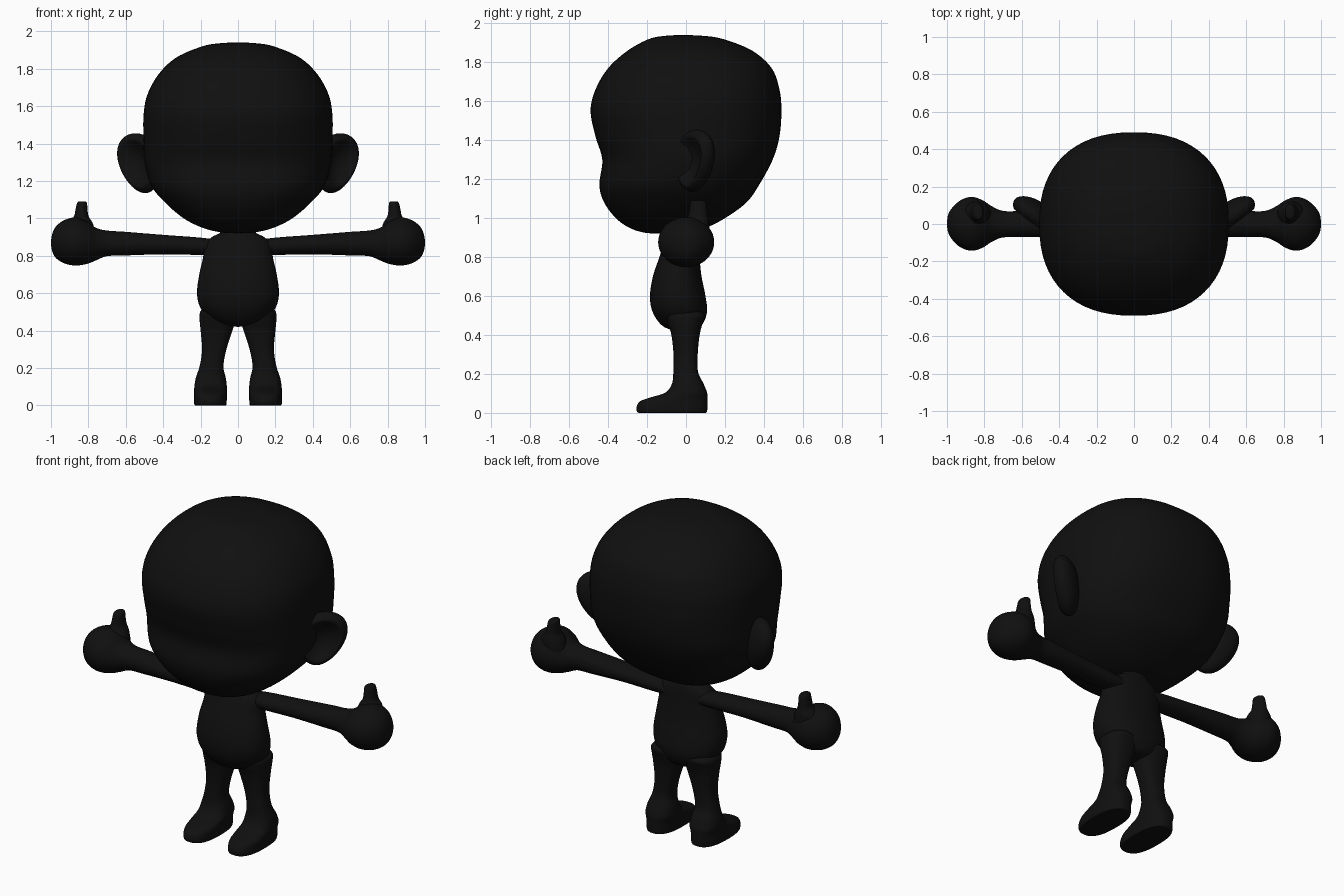
import bpy
import bmesh
import math
from mathutils import Vector

default_cube = bpy.data.objects.get("Cube")
if default_cube:
    bpy.data.objects.remove(default_cube, do_unlink=True)

# The single flat colour
black = bpy.data.materials.new("matte_black")
black.use_nodes = True
colour = (0.005, 0.005, 0.005, 1)
black.diffuse_color = colour
shader = black.node_tree.nodes["Principled BSDF"]
shader.inputs["Base Color"].default_value = colour
shader.inputs["Roughness"].default_value = 0.8


def finish(name, bm):
    """Turn a bmesh into a smooth, coloured object."""
    bmesh.ops.remove_doubles(bm, verts=bm.verts, dist=0.0005)
    bmesh.ops.recalc_face_normals(bm, faces=bm.faces)
    mesh = bpy.data.meshes.new(name)
    bm.to_mesh(mesh)
    bm.free()
    mesh.materials.append(black)
    for polygon in mesh.polygons:
        polygon.use_smooth = True
    obj = bpy.data.objects.new(name, mesh)
    bpy.context.collection.objects.link(obj)
    return obj


def spline(rows, steps=6):
    """Smooth a list of section rows with a Catmull-Rom curve."""
    points = [Vector(row) for row in rows]
    points = [points[0]] + points + [points[-1]]
    result = []
    for before, start, end, after in zip(points, points[1:], points[2:], points[3:]):
        for step in range(steps):
            t = step / steps
            result.append(start + (end - before) * (t / 2)
                          + (before * 2 - start * 5 + end * 4 - after) * (t * t / 2)
                          + (start * 3 - before - end * 3 + after) * (t ** 3 / 2))
    return result + [points[-1]]


def rounded(value, power):
    return math.copysign(abs(value) ** (2 / power), value)


def loft(name, rows, place, power=2.0, sides=40):
    """Skin sections (position, low u, high u, low v, high v)."""
    bm = bmesh.new()
    rings = []
    for pos, u_low, u_high, v_low, v_high in spline(rows):
        ring = []
        for i in range(sides):
            angle = math.tau * i / sides
            u = (u_low + u_high) / 2 + (u_high - u_low) / 2 * rounded(math.cos(angle), power)
            v = (v_low + v_high) / 2 + (v_high - v_low) / 2 * rounded(math.sin(angle), power)
            ring.append(bm.verts.new(place(pos, u, v)))
        rings.append(ring)
    for lower, upper in zip(rings, rings[1:]):
        for i in range(sides):
            j = (i + 1) % sides
            bm.faces.new((lower[i], lower[j], upper[j], upper[i]))
    bm.faces.new(rings[0])
    bm.faces.new(rings[-1])
    return finish(name, bm)


def symmetric(rows):
    """Expand (height, half width, front, back) into full sections."""
    return [(z, -half, half, front, back) for z, half, front, back in rows]


def upright(z, x, y):
    return (x, y, z)


# Large head with a soft brow dip and puffed cheeks
loft("head", symmetric([
    (.92, 0, -.12, -.12), (.925, .09, -.21, 0), (.95, .19, -.29, .1),
    (1, .29, -.36, .2), (1.08, .385, -.42, .31), (1.17, .46, -.445, .375),
    (1.3, .5, -.43, .445), (1.42, .505, -.465, .48), (1.55, .505, -.49, .49),
    (1.66, .485, -.465, .48), (1.77, .425, -.4, .44), (1.86, .33, -.3, .34),
    (1.92, .19, -.19, .19), (1.937, .09, -.1, .08), (1.94, 0, -.02, -.02),
]), upright, power=2.35, sides=64)

# Pear-shaped torso with the neck running up into the head
loft("torso", symmetric([
    (.42, 0, -.02, -.02), (.428, .07, -.08, .05), (.455, .14, -.13, .085),
    (.52, .2, -.172, .108), (.6, .219, -.185, .1), (.7, .207, -.17, .08),
    (.79, .187, -.14, .07), (.86, .178, -.115, .065), (.9, .14, -.09, .06),
    (.93, .09, -.075, .055), (1, .08, -.07, .055),
]), upright, power=2.2)

# Arm and mitten hand, running outwards; u is depth and v is height
arm_rows = [
    (.08, -.06, .05, .81, .88), (.2, -.07, .055, .805, .897),
    (.4, -.07, .06, .808, .912), (.6, -.07, .068, .802, .928),
    (.7, -.072, .07, .798, .935), (.76, -.095, .095, .775, .95),
    (.81, -.127, .127, .756, .985), (.87, -.143, .145, .748, 1.005),
    (.93, -.123, .125, .76, .99), (.975, -.08, .083, .79, .955),
    (.995, -.04, .045, .83, .91), (1, 0, 0, .87, .87),
]
# Upright thumb; u is sideways and v is depth
thumb_rows = [
    (.9, .76, .92, -.02, .12), (.97, .775, .91, -.01, .12),
    (1.01, .798, .878, .01, .113), (1.05, .805, .868, .018, .108),
    (1.08, .807, .861, .022, .103), (1.09, .815, .852, .035, .09),
    (1.091, .835, .835, .06, .06),
]
# Leg from sole to hip; u is sideways and v is depth
leg_rows = [
    (0, .07, .225, -.235, .095), (.004, .062, .233, -.25, .107),
    (.03, .06, .236, -.254, .11), (.06, .06, .235, -.235, .11),
    (.08, .06, .234, -.18, .11), (.105, .06, .233, -.105, .108),
    (.15, .066, .225, -.072, .09), (.21, .078, .205, -.065, .062),
    (.3, .062, .192, -.064, .06), (.4, .03, .2, -.075, .07),
    (.46, .015, .205, -.093, .085), (.505, .03, .2, -.1, .095),
    (.53, .07, .16, -.06, .05),
]


def make_ear(name, side):
    """Flattened ball with a scooped hollow, facing forwards and outwards."""
    bm = bmesh.new()
    bmesh.ops.create_uvsphere(bm, u_segments=40, v_segments=32, radius=1)
    across = Vector((.8, .6, 0)) * .135
    upward = Vector((.16, .08, 1)) * .16
    outward = Vector((.6, -.8, 0)) * .075
    centre = Vector((.522, .045, 1.295))
    for vert in bm.verts:
        x, y, z = vert.co
        radius = math.hypot(x, y)
        if z > 0:
            scoop = max(0, 1 - (radius / .8) ** 2)
            z -= scoop * 1.1
        point = centre + across * x * (1 + .18 * y) + upward * y + outward * z
        vert.co = (point.x * side, point.y, point.z)
    return finish(name, bm)


# Paired parts
for label, side in (("left", 1), ("right", -1)):
    loft(label + "_arm", arm_rows, lambda x, y, z: (x * side, y, z))
    loft(label + "_thumb", thumb_rows, lambda z, x, y: (x * side, y, z), sides=24)
    loft(label + "_leg", leg_rows, lambda z, x, y: (x * side, y, z), power=2.5)
    make_ear(label + "_ear", side)
